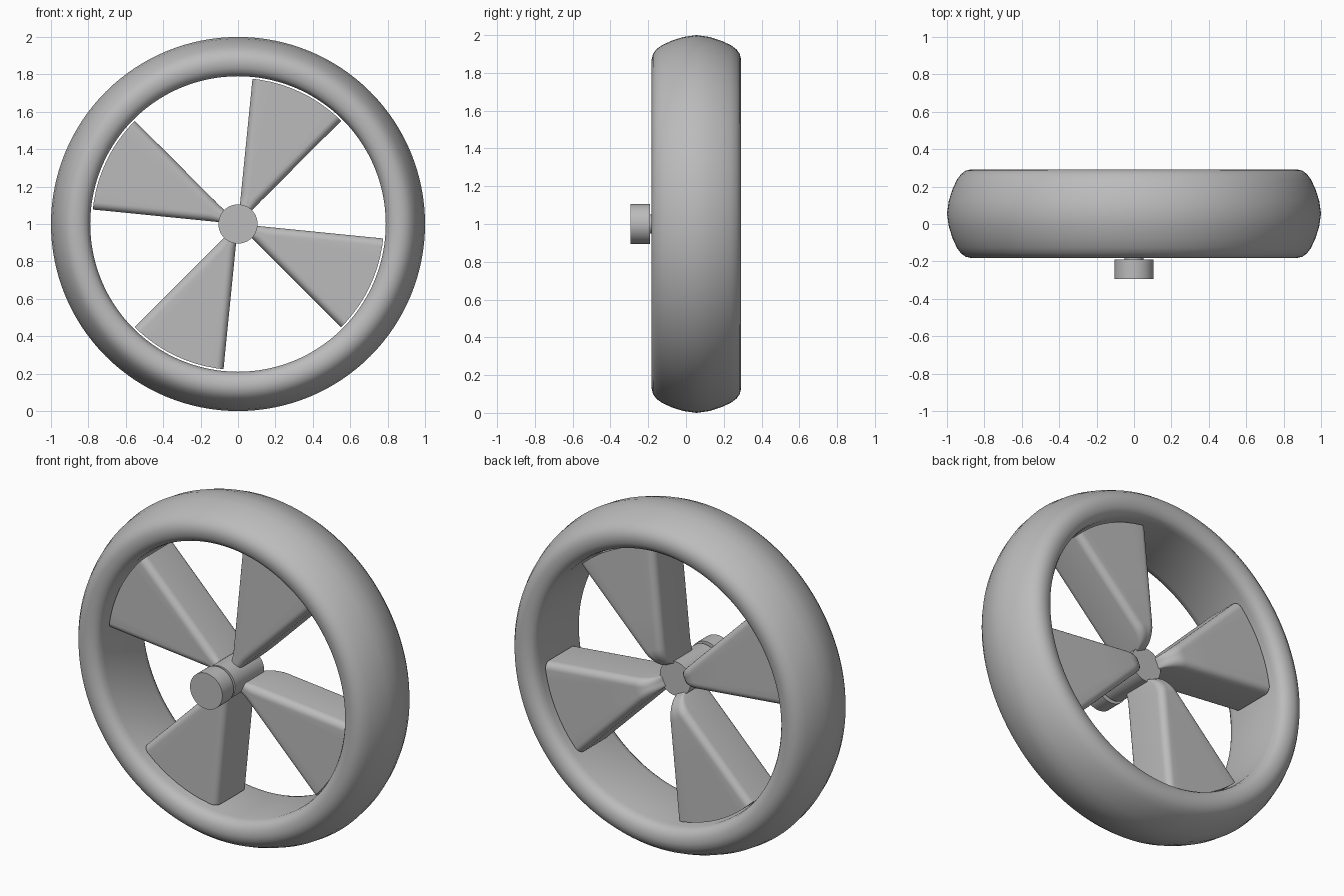
import bpy, bmesh, math

cube = bpy.data.objects.get("Cube")
if cube:
    bpy.data.objects.remove(cube, do_unlink=True)

grey = bpy.data.materials.new("plain grey")
grey.use_nodes = True
colour = (0.5, 0.5, 0.5, 1)
grey.diffuse_color = colour
grey.node_tree.nodes["Principled BSDF"].inputs["Base Color"].default_value = colour


def finish(bm, name, angle):
    bmesh.ops.remove_doubles(bm, verts=bm.verts, dist=1e-5)
    bmesh.ops.recalc_face_normals(bm, faces=bm.faces)
    mesh = bpy.data.meshes.new(name)
    bm.to_mesh(mesh)
    bm.free()
    mesh.materials.append(grey)
    obj = bpy.data.objects.new(name, mesh)
    bpy.context.collection.objects.link(obj)
    bpy.ops.object.select_all(action="DESELECT")
    obj.select_set(True)
    bpy.context.view_layer.objects.active = obj
    bpy.ops.object.shade_smooth_by_angle(angle=math.radians(angle))
    return obj


def polar(r, a, y):
    return (r * math.cos(a), y, 1 + r * math.sin(a))


def lathe(name, profile, steps, closed, angle=35):
    """Turn a (radius, y) profile about the wheel axis."""
    bm = bmesh.new()
    verts = [bm.verts.new(polar(r, 0, y)) for r, y in profile]
    edges = [bm.edges.new(pair) for pair in zip(verts, verts[1:])]
    if closed:
        edges.append(bm.edges.new((verts[-1], verts[0])))
    bmesh.ops.spin(bm, geom=verts + edges, cent=(0, 0, 1), axis=(0, 1, 0),
                   angle=math.tau, steps=steps)
    return finish(bm, name, angle)


# Rim: flat inside wall, rounded lips and a crowned outer face
MID = 0.055
half = [(0.79, -0.115), (0.797, -0.145), (0.81, -0.163), (0.835, -0.177),
        (0.87, -0.182), (0.9, -0.175), (0.925, -0.157), (0.947, -0.127),
        (0.97, -0.077), (0.99, -0.015)]
rim = half + [(1, MID)] + [(r, 2 * MID - y) for r, y in reversed(half)]
lathe("rim", rim, 128, True)

# Hub: end cap, thin neck and shaft
lathe("hub", [(0, -0.295), (0.105, -0.295), (0.105, -0.19), (0.05, -0.19),
              (0.05, -0.17), (0.1, -0.17), (0.1, 0.1), (0, 0.1)], 48, False)

# Blades: wedge sectors with rounded long edges and a rounded rear heel
FRONT, BACK, TIP = -0.09, 0.2, 0.78
SWEEP = math.radians(19.65)
HEEL_R, HEEL_Y = 0.12, 0.13
ARC = 6


def blade_columns(r, back):
    """(angle offset, front y, back y) across the blade at radius r."""
    width = r * SWEEP
    rad = min(0.04, 0.8 * width)
    side = []
    for i in range(ARC + 1):
        a = math.pi / 2 * i / ARC
        side.append((rad * (1 - math.cos(a)) - width, rad * (1 - math.sin(a))))
    flat = [(side[-1][0] * (1 - k / 4), 0) for k in range(1, 5)]
    left = side + flat
    cols = left + [(-t, d) for t, d in reversed(left[:-1])]
    return [(t / r, FRONT + d, back - d) for t, d in cols]


def blade(name, centre):
    stations = []
    for i in range(9):
        a = math.pi / 2 * i / 8
        stations.append((0.08 + HEEL_R * (1 - math.cos(a)),
                         BACK - HEEL_Y * (1 - math.sin(a))))
    stations += [(0.4, BACK), (0.6, BACK), (TIP, BACK)]
    bm = bmesh.new()
    loops = []
    for r, back in stations:
        cols = blade_columns(r, back)
        loops.append([[bm.verts.new(polar(r, centre + t, y)) for t, y in
                       ((t, f), (t, b))] for t, f, b in cols])
    n = len(loops[0])
    for p, q in zip(loops, loops[1:]):
        for s in (0, 1):
            for k in range(n - 1):
                bm.faces.new((p[k][s], p[k + 1][s], q[k + 1][s], q[k][s]))
        for k in (0, n - 1):
            bm.faces.new((p[k][0], p[k][1], q[k][1], q[k][0]))
    for end in (loops[0], loops[-1]):
        for c, d in zip(end, end[1:]):
            bm.faces.new((c[0], d[0], d[1], c[1]))
    finish(bm, name, 40)


for i in range(4):
    blade(f"blade_{i + 1}", math.radians(64.65 + 90 * i))
